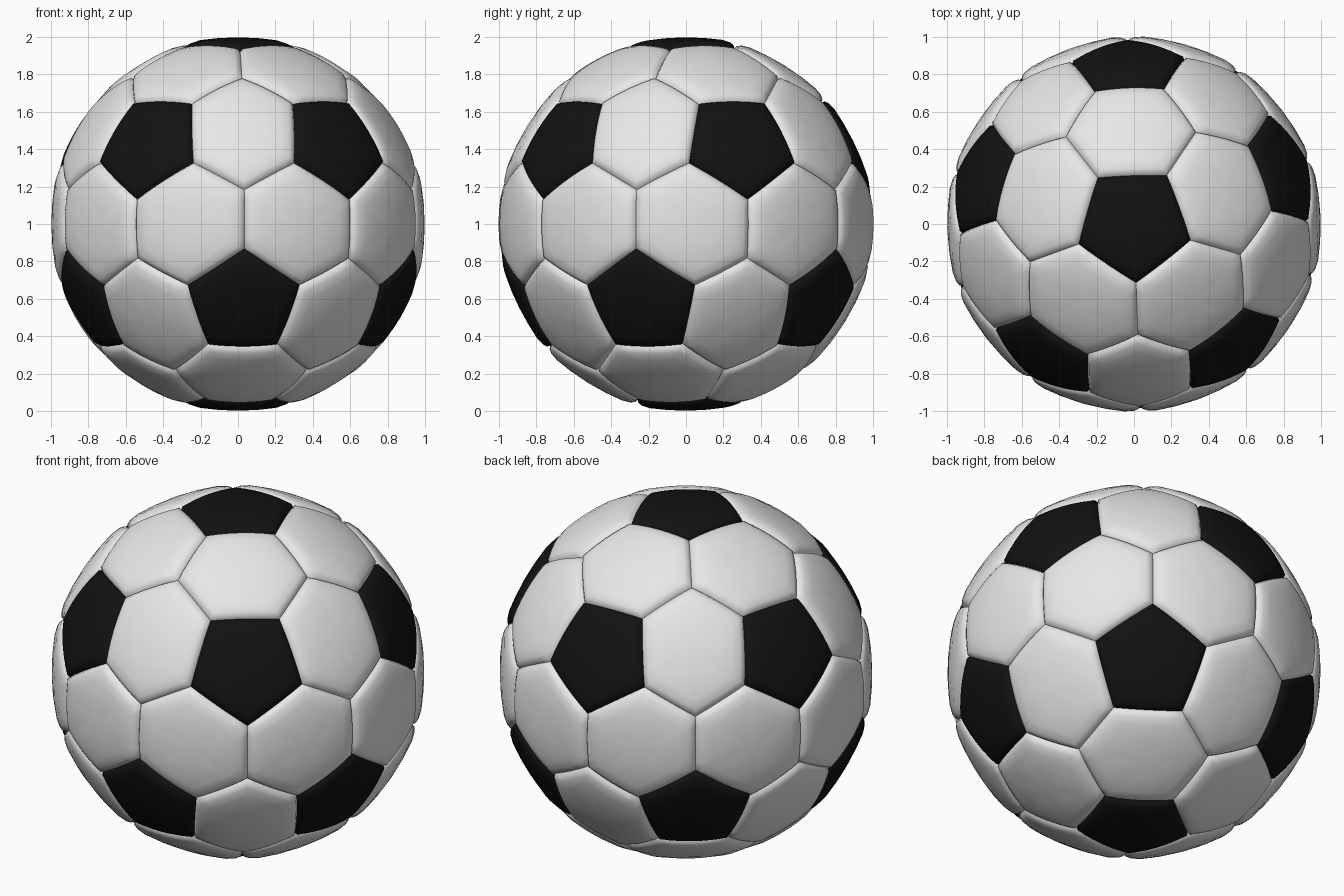
import bpy, bmesh
from math import radians, sin, cos, atan
from itertools import combinations
from mathutils import Vector

cube = bpy.data.objects.get("Cube")
if cube:
    bpy.data.objects.remove(cube, do_unlink=True)

SEGMENTS = 6      # divisions along each panel side
TURN = 20         # heading of the first upper pentagon, degrees
CORNER = 0.503    # pentagon corner, as a share of the way to the hexagon junction
# Padded panel cross-section: (share of the way to the seam, radius)
PROFILE = [(0.4, 0.999), (0.72, 1.003), (0.88, 0.999), (0.96, 0.99), (1, 0.973)]
CENTRE_RADIUS = 0.998


def material(name, value):
    mat = bpy.data.materials.new(name)
    mat.use_nodes = True
    colour = (value, value, value, 1)
    mat.diffuse_color = colour
    bsdf = mat.node_tree.nodes["Principled BSDF"]
    bsdf.inputs["Base Color"].default_value = colour
    bsdf.inputs["Roughness"].default_value = 0.6
    return mat


def direction(lon, lat):
    return Vector((cos(lat) * cos(lon), cos(lat) * sin(lon), sin(lat)))


def corner(pole, junction):
    return pole.slerp(junction, CORNER)


def add_panel(bm, corners):
    """Add one padded panel, whose corners run round it in order."""
    middle = sum(corners, Vector()).normalized()
    if (corners[0] - middle).cross(corners[1] - middle).dot(middle) < 0:
        corners = corners[::-1]
    rim = []
    for a, b in zip(corners, corners[1:] + corners[:1]):
        rim += [a.slerp(b, i / SEGMENTS) for i in range(SEGMENTS)]
    count = len(rim)
    rings = [[bm.verts.new(middle.lerp(p, share).normalized() * radius) for p in rim]
             for share, radius in PROFILE]
    hub = bm.verts.new(middle * CENTRE_RADIUS)
    for i in range(count):
        j = (i + 1) % count
        bm.faces.new((hub, rings[0][i], rings[0][j]))
        for inner, outer in zip(rings, rings[1:]):
            bm.faces.new((inner[i], outer[i], outer[j], inner[j]))


def build(name, panels, mat):
    bm = bmesh.new()
    for corners in panels:
        add_panel(bm, corners)
    for face in bm.faces:
        face.smooth = True
    mesh = bpy.data.meshes.new(name)
    bm.to_mesh(mesh)
    bm.free()
    mesh.materials.append(mat)
    obj = bpy.data.objects.new(name, mesh)
    obj.location.z = 1
    bpy.context.collection.objects.link(obj)


# Twelve pentagon centres: two poles and two staggered belts
lat = atan(0.5)
poles = [Vector((0, 0, 1)), Vector((0, 0, -1))]
for k in range(5):
    poles.append(direction(radians(TURN + 72 * k), lat))
    poles.append(direction(radians(TURN + 36 + 72 * k), -lat))


def adjacent(a, b):
    return 0.3 < a.dot(b) < 0.6


# Points where three hexagons meet
junctions = [(a + b + c).normalized() for a, b, c in combinations(poles, 3)
             if adjacent(a, b) and adjacent(b, c) and adjacent(a, c)]

# Pentagons: corners lie towards the five junctions round each pole
pentagons = []
for pole in poles:
    near = [j for j in junctions if j.dot(pole) > 0.7]
    u = (near[0] - pole * near[0].dot(pole)).normalized()
    v = pole.cross(u)
    near.sort(key=lambda j: Vector((j.dot(u), j.dot(v))).angle_signed(Vector((-1, 0.01))))
    pentagons.append([corner(pole, j) for j in near])

# Hexagons: one between each pair of neighbouring pentagons
hexagons = []
for a, b in combinations(poles, 2):
    if adjacent(a, b):
        p, q = [j for j in junctions if j.dot(a) > 0.7 and j.dot(b) > 0.7]
        hexagons.append([corner(a, p), p, corner(b, p), corner(b, q), q, corner(a, q)])

build("black_pentagon_panels", pentagons, material("black", 0.006))
build("white_hexagon_panels", hexagons, material("white", 0.8))
